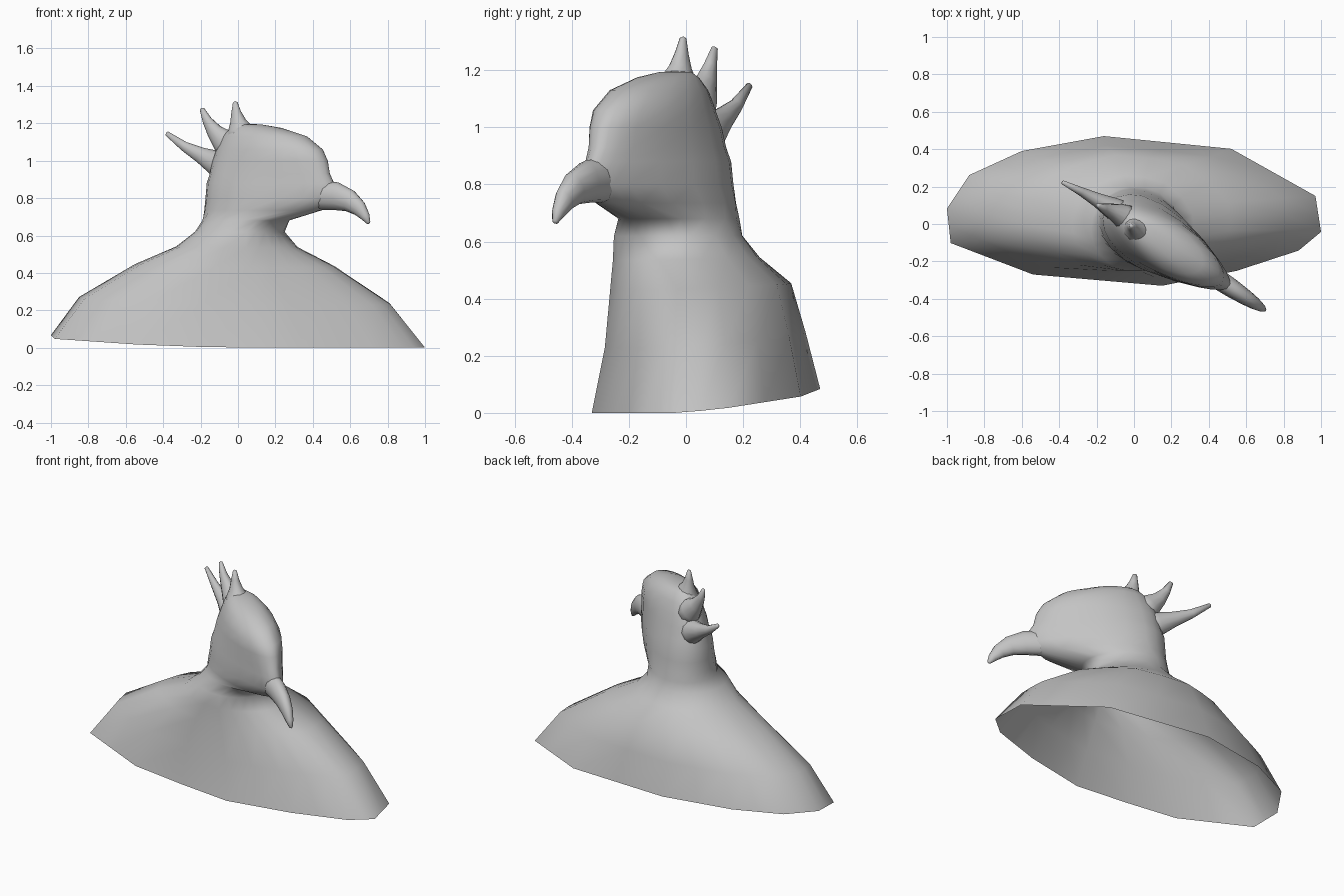
import bpy, bmesh, math
from mathutils import Vector

old = bpy.data.objects.get("Cube")
if old:
    bpy.data.objects.remove(old, do_unlink=True)

grey = bpy.data.materials.new("stone_grey")
grey.use_nodes = True
colour = (0.55, 0.55, 0.55, 1)
grey.diffuse_color = colour
grey.node_tree.nodes["Principled BSDF"].inputs["Base Color"].default_value = colour

TURN = math.radians(-33.3)                                    # the head looks to its left
FORWARD = Vector((math.cos(TURN), math.sin(TURN), 0))
SIDE = Vector((-math.sin(TURN), math.cos(TURN), 0))

# Faceted outline of the shoulders in a unit box, with midpoints added
corners = [(1, -0.28), (0.97, 0.2), (0.52, 0.83), (-0.16, 1), (-0.6, 0.8), (-0.88, 0.48),
           (-1, 0.03), (-0.98, -0.43), (-0.54, -0.85), (0.15, -1), (0.55, -0.8), (0.88, -0.53)]
OUTLINE = []
for a, b in zip(corners, corners[1:] + corners[:1]):
    a, b = Vector(a), Vector(b)
    OUTLINE += [a, (a + b) / 2]
ANGLES = [math.atan2(p.y, p.x) for p in OUTLINE]


def loft(name, rings, tip=None, start=None):
    """Skin a list of rings, with optional closing points."""
    bm = bmesh.new()
    loops = [[bm.verts.new(p) for p in ring] for ring in rings]
    n = len(loops[0])
    for low, high in zip(loops, loops[1:]):
        for i in range(n):
            j = (i + 1) % n
            bm.faces.new((low[i], low[j], high[j], high[i]))
    if tip is not None:
        v = bm.verts.new(tip)
        for i in range(n):
            bm.faces.new((loops[-1][i], loops[-1][(i + 1) % n], v))
    if start is not None:
        v = bm.verts.new(start)
        for i in range(n):
            bm.faces.new((loops[0][(i + 1) % n], loops[0][i], v))
    mesh = bpy.data.meshes.new(name)
    bm.to_mesh(mesh)
    bm.free()
    mesh.materials.append(grey)
    mesh.shade_smooth()
    obj = bpy.data.objects.new(name, mesh)
    bpy.context.collection.objects.link(obj)
    return obj


def torso_ring(z, left, right, front, back, roundness):
    """Outline fitted to a box, rounded towards the neck, tilted towards the base."""
    ring = []
    tilt = max(0, 1 - z / 0.65)
    for p, t in zip(OUTLINE, ANGLES):
        q = p.lerp(Vector((math.cos(t), math.sin(t))), roundness)
        x = (left + right) / 2 + (right - left) / 2 * q.x
        y = (front + back) / 2 + (back - front) / 2 * q.y
        ring.append(Vector((x, y, max(0, z + tilt * (0.11 * y - 0.03 * x)))))
    return ring


def head_ring(z, back, front, width, taper):
    """Egg shape along the looking direction, narrower in front."""
    ring = []
    for angle in ANGLES:
        t = angle - TURN
        s = (back + front) / 2 + (front - back) / 2 * math.cos(t)
        w = width * (1 - taper * math.cos(t)) * math.sin(t)
        ring.append(FORWARD * s + SIDE * w + Vector((0, 0, z)))
    return ring


def horn(name, path, n=12):
    """Tapered tube; each station is (point, half width, half height)."""
    pts = [p for p, w, h in path]
    rings = []
    for k, (p, w, h) in enumerate(path):
        along = (pts[min(k + 1, len(pts) - 1)] - pts[max(k - 1, 0)]).normalized()
        u = (SIDE - along * SIDE.dot(along)).normalized()
        v = along.cross(u)
        rings.append([p + u * w * math.cos(math.tau * i / n) + v * h * math.sin(math.tau * i / n)
                      for i in range(n)])
    end = pts[-1] + (pts[-1] - pts[-2]).normalized() * path[-1][1] * 0.6
    return loft(name, rings, tip=end, start=pts[0])


# Shoulders, neck and head: one skin, open at the bottom
torso = [(0.03, -1, 1, -0.33, 0.47, 0), (0.25, -0.85, 0.82, -0.285, 0.42, 0.2),
         (0.44, -0.55, 0.52, -0.267, 0.37, 0.4), (0.54, -0.33, 0.32, -0.258, 0.26, 0.7),
         (0.62, -0.23, 0.25, -0.255, 0.2, 1)]
head = [(0.68, -0.195, 0.3, 0.195, 0.05), (0.735, -0.185, 0.53, 0.178, 0.35),
        (0.8, -0.18, 0.61, 0.168, 0.4), (0.88, -0.175, 0.61, 0.162, 0.37),
        (0.93, -0.16, 0.58, 0.155, 0.25), (1.0, -0.145, 0.565, 0.15, 0.15),
        (1.06, -0.125, 0.53, 0.14, 0), (1.13, -0.085, 0.43, 0.118, 0),
        (1.175, -0.04, 0.27, 0.08, 0), (1.193, -0.01, 0.15, 0.045, 0)]
loft("bust", [torso_ring(*r) for r in torso] + [head_ring(*r) for r in head],
     tip=FORWARD * 0.06 + Vector((0, 0, 1.198)))

# Hooked beak: distance forward, height, half width, half height
beak = [(0.4, 0.815, 0.05, 0.06), (0.52, 0.815, 0.055, 0.078), (0.63, 0.81, 0.05, 0.075),
        (0.715, 0.785, 0.042, 0.06), (0.775, 0.745, 0.033, 0.044),
        (0.815, 0.7, 0.022, 0.026), (0.835, 0.668, 0.01, 0.011)]
horn("beak", [(FORWARD * s + Vector((0, 0, z)), w, h) for s, z, w, h in beak])

# Three crest spikes, flaring into the head
crests = {
    "front_crest": [(0.02, -0.03, 1.13), (0.01, -0.025, 1.17), (0, -0.02, 1.21),
                    (-0.01, -0.015, 1.26), (-0.015, -0.01, 1.312)],
    "middle_crest": [(-0.02, 0.02, 1.05), (-0.075, 0.05, 1.105), (-0.125, 0.07, 1.155),
                     (-0.165, 0.085, 1.215), (-0.193, 0.1, 1.277)],
    "rear_crest": [(-0.03, 0.03, 0.95), (-0.115, 0.085, 0.985), (-0.195, 0.128, 1.027),
                   (-0.285, 0.175, 1.075), (-0.38, 0.222, 1.145)],
}
radii = (0.095, 0.07, 0.045, 0.027, 0.013)
for name, path in crests.items():
    horn(name, [(Vector(p), r * 0.85, r) for p, r in zip(path, radii)])
